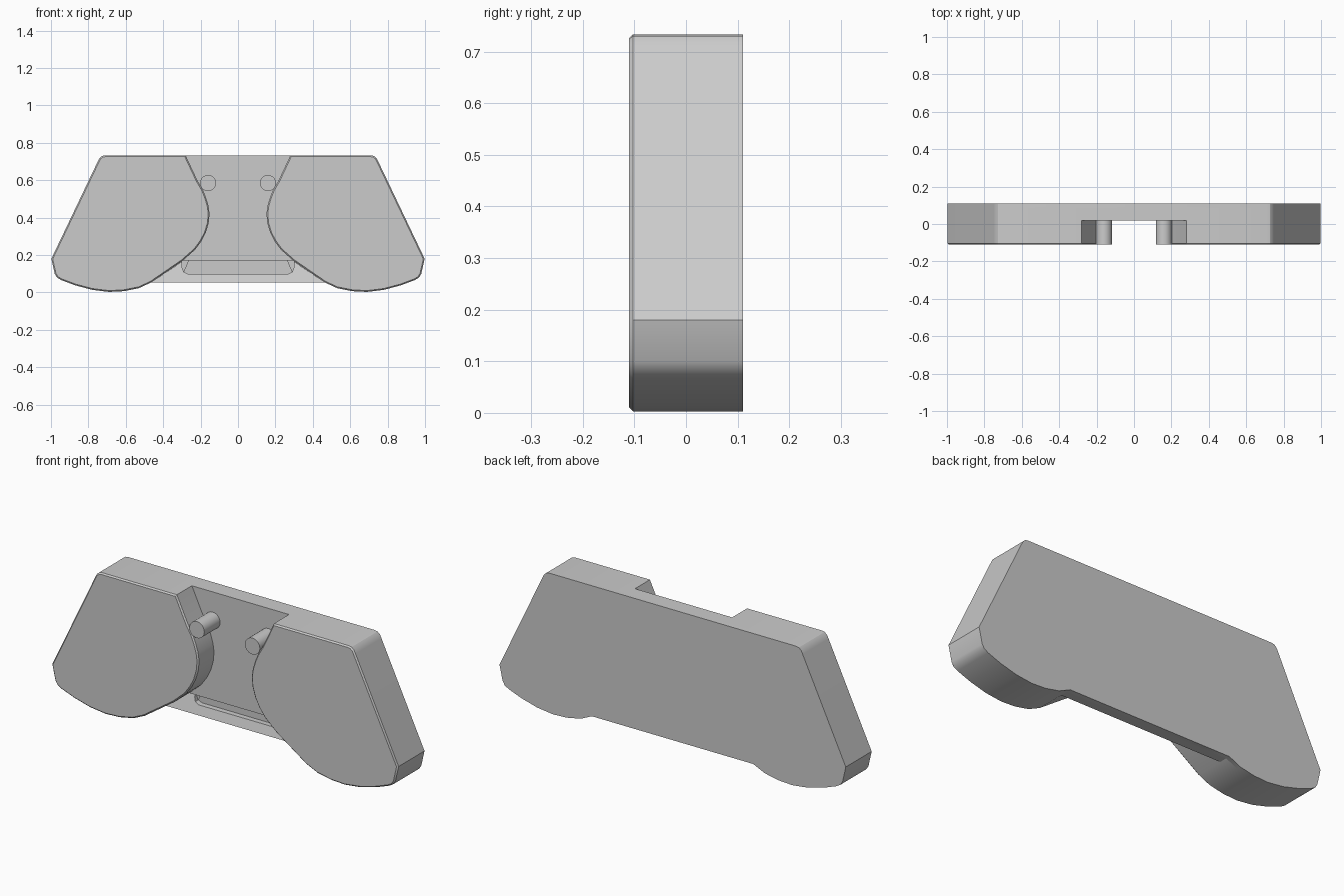
import bpy, bmesh, math

if "Cube" in bpy.data.objects:
    bpy.data.objects.remove(bpy.data.objects["Cube"])

FRONT, BACK, SHELF, FLOOR = -0.11, 0.11, 0.02, 0.088

# Right lobe outline (x, z): inner edge going down, then outer edge
inner = [(.28, .733), (.216, .597), (.2, .57), (.187, .547), (.172, .51), (.158, .465), (.152, .42),
         (.157, .37), (.172, .32), (.195, .275), (.228, .23), (.295, .17), (.465, .053)]
outer = [(.53, .023), (.61, .007), (.69, .003), (.78, .014), (.87, .038),
         (.945, .066), (.968, .08), (.98, .1), (.998, .18),
         (.75, .7), (.741, .718), (.727, .73), (.71, .733)]
# Half of the pocket rim, from its middle top round to its lower floor
rim_top = [(.07, .408), (.1, .403), (.12, .388), (.14, .355), (.19, .275), (.24, .215), (.294, .171)]
rim_low = [(.3, .165), (.298, .13), (.29, .11), (.27, .1)]


def mirrored(points):
    return [(-x, z) for x, z in points]


def prism(name, outline, front, back, front_cap=True, back_cap=True, chamfer=0):
    """Extrude a front-view outline in y; front may depend on z."""
    depth = front if callable(front) else (lambda z: front)
    bm = bmesh.new()
    f = [bm.verts.new((x, depth(z), z)) for x, z in outline]
    b = [bm.verts.new((x, back, z)) for x, z in outline]
    n = len(outline)
    for i in range(n):
        j = (i + 1) % n
        bm.faces.new((f[i], f[j], b[j], b[i]))
    if front_cap:
        cap = bm.faces.new(f)
    if back_cap:
        bm.faces.new(b[::-1])
    bmesh.ops.recalc_face_normals(bm, faces=bm.faces)
    # make sure the flat caps point outwards
    probe = next((c for c in bm.faces if len(c.verts) == n and n > 4), None)
    if probe:
        want = -1 if front_cap else 1
        target = cap if front_cap else probe
        target.normal_update()
        if target.normal.y * want < 0:
            bmesh.ops.reverse_faces(bm, faces=bm.faces)
    if chamfer:
        bmesh.ops.bevel(bm, geom=list(cap.edges), offset=chamfer, segments=1,
                        affect='EDGES', clamp_overlap=True)
    me = bpy.data.meshes.new(name)
    bm.to_mesh(me)
    bm.free()
    ob = bpy.data.objects.new(name, me)
    bpy.context.collection.objects.link(ob)
    bpy.ops.object.select_all(action='DESELECT')
    ob.select_set(True)
    bpy.context.view_layer.objects.active = ob
    bpy.ops.object.shade_smooth_by_angle(angle=math.radians(28))
    return ob


# Back plate with the full silhouette
half = outer[::-1] + [inner[-1]]
prism("back_plate", half + mirrored(half)[::-1], FLOOR, BACK, front_cap=False)

# Thick side lobes and round pins
lobe = inner + outer
pin = [(.16 + .043 * math.cos(t * math.pi / 12), .585 + .043 * math.sin(t * math.pi / 12))
       for t in range(24)]
for side, flip in (("right", lambda p: p), ("left", mirrored)):
    prism(side + "_lobe", flip(lobe), FRONT, FLOOR, back_cap=False, chamfer=.007)
    prism(side + "_pin", flip(pin), FRONT, SHELF, back_cap=False)

# Raised shelf between the lobes, above the pocket
edge = inner[:-1] + rim_top[::-1]
prism("upper_shelf", edge + mirrored(edge)[::-1], SHELF, FLOOR, back_cap=False)

# Sloped lip below the pocket
lip = [(.465, .053)] + rim_low
prism("lower_lip", lip + mirrored(lip)[::-1], lambda z: .045 + (z - .05) * .3, FLOOR, back_cap=False)

# Pocket floor
me = bpy.data.meshes.new("pocket_floor")
me.from_pydata([(-.3, FLOOR, .09), (.3, FLOOR, .09), (.16, FLOOR, .41), (-.16, FLOOR, .41)],
               [], [(0, 1, 2, 3)])
bpy.context.collection.objects.link(bpy.data.objects.new("pocket_floor", me))
